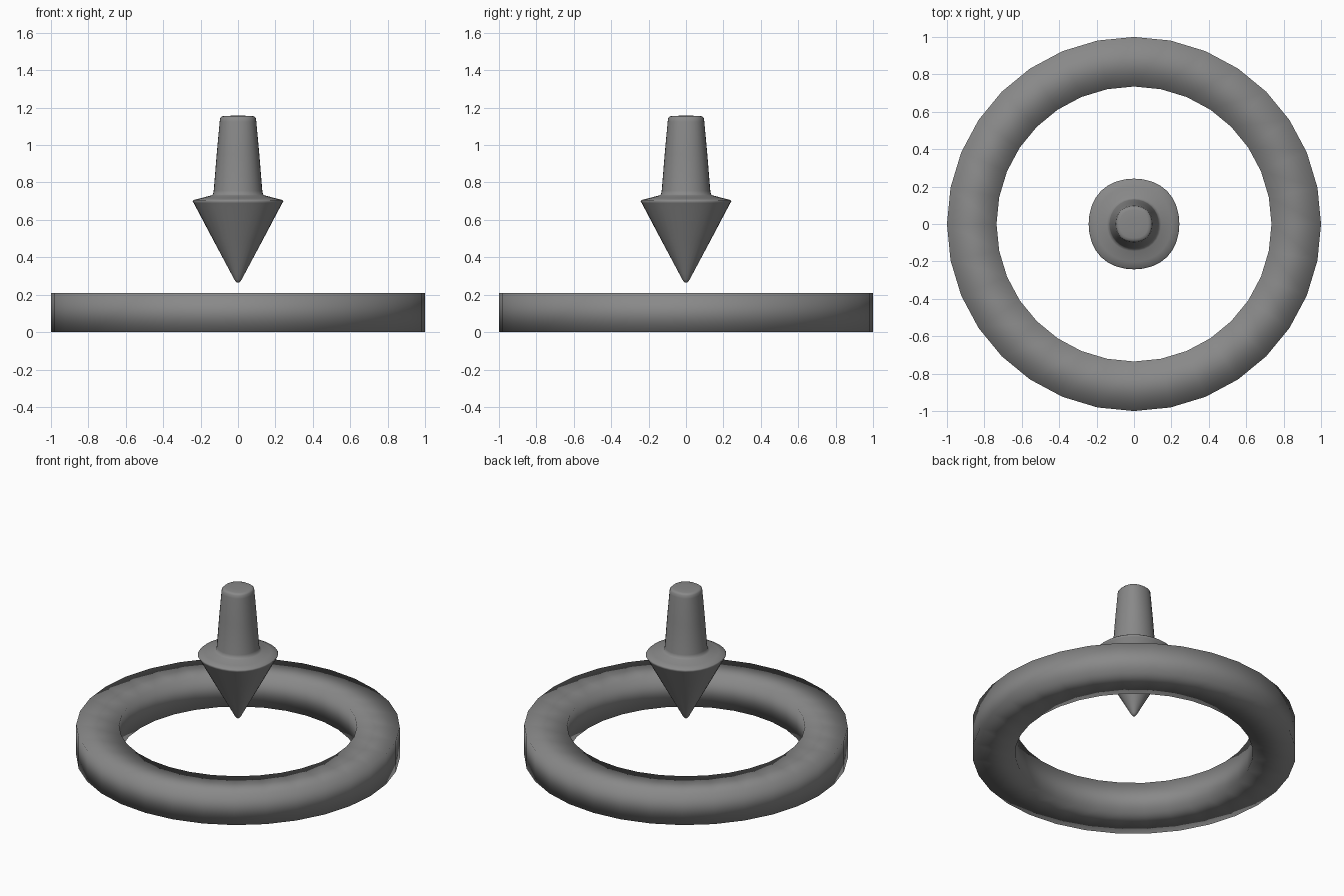
import bpy, bmesh, math

if "Cube" in bpy.data.objects:
    bpy.data.objects.remove(bpy.data.objects["Cube"])

grey = bpy.data.materials.new("mid grey")
grey.diffuse_color = (0.25, 0.25, 0.25, 1)
grey.use_nodes = True
grey.node_tree.nodes["Principled BSDF"].inputs["Base Color"].default_value = grey.diffuse_color


def make_object(name, bm):
    bmesh.ops.recalc_face_normals(bm, faces=bm.faces)
    for f in bm.faces:
        f.smooth = True
    mesh = bpy.data.meshes.new(name)
    bm.to_mesh(mesh)
    bm.free()
    mesh.materials.append(grey)
    obj = bpy.data.objects.new(name, mesh)
    bpy.context.collection.objects.link(obj)
    return obj


def ring(bm, r, z, n, square=0.0):
    """Circle of vertices, bulged towards the diagonals by 'square'."""
    verts = []
    for i in range(n):
        a = 2 * math.pi * i / n
        rr = r * (1 + square * (1 - math.cos(4 * a)) / 2)
        verts.append(bm.verts.new((rr * math.cos(a), rr * math.sin(a), z)))
    return verts


def bridge(bm, a, b):
    n = len(a)
    for i in range(n):
        j = (i + 1) % n
        bm.faces.new((a[i], a[j], b[j], b[i]))


# base ring: square section, 32 sides, smooth shaded throughout
bm = bmesh.new()
loops = [ring(bm, r, z, 32) for r, z in
         [(1.0, 0.0), (1.0, 0.21), (0.735, 0.21), (0.735, 0.0)]]
for k in range(4):
    bridge(bm, loops[k], loops[(k + 1) % 4])
make_object("base_ring", bm)

# floating arrow: slightly squared round profile (radius, height, squareness)
profile = [(0.010, 0.267, 0.0), (0.020, 0.281, 0.02), (0.037, 0.314, 0.03),
           (0.13, 0.488, 0.03), (0.223, 0.664, 0.03), (0.237, 0.690, 0.03),
           (0.2425, 0.700, 0.03), (0.238, 0.706, 0.03), (0.20, 0.716, 0.03),
           (0.145, 0.730, 0.02), (0.134, 0.736, 0.01), (0.130, 0.755, 0.01),
           (0.114, 0.95, 0.03), (0.098, 1.125, 0.05), (0.095, 1.145, 0.06),
           (0.088, 1.153, 0.06), (0.075, 1.156, 0.06), (0.03, 1.157, 0.06)]
bm = bmesh.new()
loops = [ring(bm, r, z, 32, s) for r, z, s in profile]
for a, b in zip(loops, loops[1:]):
    bridge(bm, a, b)
tip = bm.verts.new((0, 0, 0.264))
for i in range(32):
    bm.faces.new((loops[0][i], loops[0][(i + 1) % 32], tip))
bm.faces.new(loops[-1])
make_object("down_arrow", bm)
